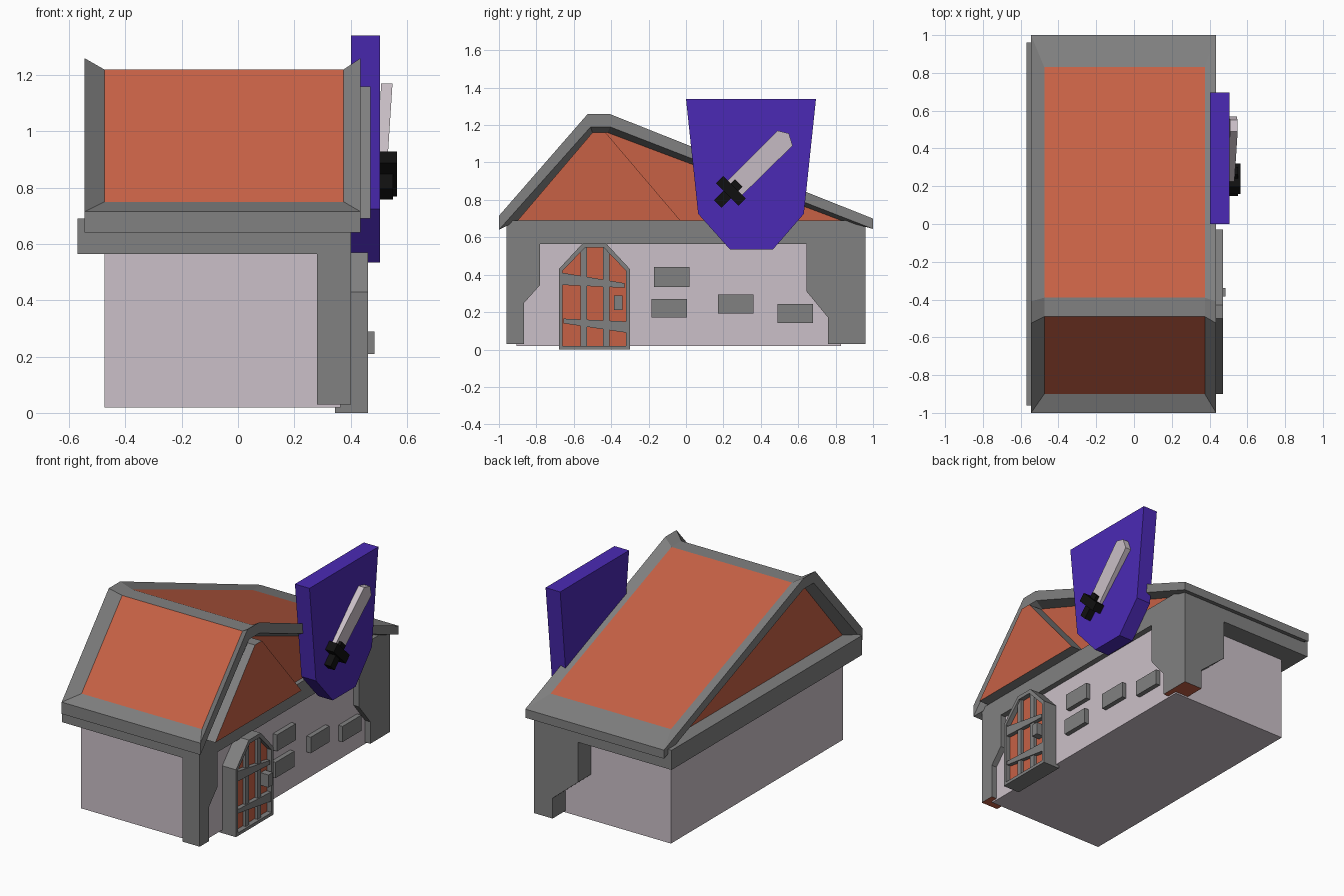
import bpy, bmesh
from mathutils import Vector

if "Cube" in bpy.data.objects:
    bpy.data.objects.remove(bpy.data.objects["Cube"])


def material(name, r, g, b):
    m = bpy.data.materials.new(name)
    m.diffuse_color = (r, g, b, 1)
    m.use_nodes = True
    m.node_tree.nodes["Principled BSDF"].inputs["Base Color"].default_value = m.diffuse_color
    return m


GREY = material("grey", .22, .22, .22)
CLAY = material("clay", .57, .12, .06)
PLASTER = material("plaster", .60, .53, .58)
PURPLE = material("purple", .07, .023, .46)
BLACK = material("black", .005, .005, .005)


def finish(name, bm, mats, second=None):
    """Make the object; faces passing second(face) get the second material."""
    bmesh.ops.recalc_face_normals(bm, faces=bm.faces)
    for f in bm.faces:
        f.normal_update()
        if second and second(f):
            f.material_index = 1
    me = bpy.data.meshes.new(name)
    bm.to_mesh(me)
    bm.free()
    for m in mats:
        me.materials.append(m)
    ob = bpy.data.objects.new(name, me)
    bpy.context.collection.objects.link(ob)
    return ob


def prism(name, pts, a, b, mats, axis="x", second=None):
    """Extrude a profile from a to b: (y, z) along x, or (x, z) along y."""
    bm = bmesh.new()
    at = (lambda p, t: (t, p[0], p[1])) if axis == "x" else (lambda p, t: (p[0], t, p[1]))
    lo = [bm.verts.new(at(p, a)) for p in pts]
    hi = [bm.verts.new(at(p, b)) for p in pts]
    bm.faces.new(lo)
    bm.faces.new(hi)
    n = len(pts)
    for i in range(n):
        j = (i + 1) % n
        bm.faces.new((lo[i], lo[j], hi[j], hi[i]))
    return finish(name, bm, mats, second)


def box(name, x, y, z, mats):
    return prism(name, [(y[0], z[0]), (y[1], z[0]), (y[1], z[1]), (y[0], z[1])], *x, mats)


def slanted(cy, cz, a0, a1, b0, b1):
    """Rectangle turned 45 degrees: a along up-right, b along up-left."""
    s = .7071
    return [(cy + s * (a - b), cz + s * (a + b))
            for a, b in ((a0, b0), (a1, b0), (a1, b1), (a0, b1))]


# Walls and the beam around their top
box("walls", (-.475, .365), (-.905, .83), (.02, .60), [PLASTER])
box("top_beam", (-.57, .402), (-.96, .96), (.565, .69), [GREY])

# Corner posts with stepped brackets, clay-coloured feet
foot = lambda f: f.normal.z < -.9 and f.calc_center_median().z < .1
prism("front_post", [(-.96, .03), (-.865, .03), (-.865, .25), (-.78, .345), (-.78, .565), (-.96, .565)],
      .28, .402, [GREY, CLAY], second=foot)
prism("rear_post", [(.96, .03), (.76, .03), (.76, .17), (.645, .31), (.645, .565), (.96, .565)],
      .27, .402, [GREY, CLAY], second=foot)
prism("rear_bracket", [(.27, .16), (.27, .565), (.09, .565), (.09, .31)], .78, .96, [GREY], "y")


# Roof: raised trim, sunken clay panels, recessed gables
def build_roof():
    bm = bmesh.new()
    rows = {  # profile and the x of its left and right copies
        "top": ([(-1, .715), (-.525, 1.26), (-.41, 1.26), (1, .70)], -.545, .435),
        "panel": ([(-.9, .75), (-.49, 1.22), (-.39, 1.22), (.83, .75)], -.475, .375),
        "under": ([(-1, .64), (-.51, 1.19), (-.405, 1.19), (1, .645)], -.545, .435),
        "gable": ([(-.9, .69), (-.5, 1.16), (-.42, 1.16), (.83, .69)], -.475, .375),
    }
    v = {k: [[bm.verts.new((x, *p)) for p in pts] for x in (a, b)] for k, (pts, a, b) in rows.items()}
    clay = []
    for side in (0, 1):
        for p, q in (("top", "panel"), ("top", "under"), ("under", "gable")):
            P, Q = v[p][side], v[q][side]
            for i in range(3):
                bm.faces.new((P[i], P[i + 1], Q[i + 1], Q[i]))
        clay.append(bm.faces.new(v["gable"][side]))
    L, R = v["panel"]
    for i in range(3):
        f = bm.faces.new((L[i], L[i + 1], R[i + 1], R[i]))
        if i != 1:
            clay.append(f)
    for i in (0, 3):
        for p, q in (("top", "panel"), ("top", "under"), ("under", "gable")):
            bm.faces.new((v[p][0][i], v[p][1][i], v[q][1][i], v[q][0][i]))
    G = v["gable"]
    bm.faces.new((G[0][0], G[1][0], G[1][3], G[0][3]))
    finish("roof", bm, [GREY, CLAY], lambda f: f in clay)


build_roof()
prism("gable_panel", [(-.9, .69), (-.5, 1.16), (-.43, 1.16), (-.03, .69)], .36, .47,
      [GREY, CLAY], second=lambda f: f.normal.x > .9)

# Stones in the side wall
for i, (y, z, w) in enumerate([(-.17, .335, .105), (-.185, .17, .10), (.17, .193, .102), (.49, .142, .10)]):
    box(f"wall_stone_{i + 1}", (.35, .395), (y, y + .19), (z, z + w), [GREY])


# Door: frame with sunken planks, bars, hinges and handle
def build_door():
    bm = bmesh.new()
    outer = [(-.68, 0), (-.68, .43), (-.55, .57), (-.43, .57), (-.30, .43), (-.30, 0)]
    inner = [(-.66, .02), (-.66, .42), (-.54, .545), (-.44, .545), (-.32, .42), (-.32, .02)]
    rings = [[bm.verts.new((x, *p)) for p in pts]
             for pts, x in ((outer, .345), (outer, .462), (inner, .462), (inner, .43))]
    for A, B in zip(rings, rings[1:]):
        for i in range(6):
            j = (i + 1) % 6
            bm.faces.new((A[i], A[j], B[j], B[i]))
    bm.faces.new(rings[0])
    planks = bm.faces.new(rings[3])
    finish("door", bm, [GREY, CLAY], lambda f: f == planks)


build_door()
for i, y in enumerate((-.565, -.445)):
    box(f"door_bar_{i + 1}", (.42, .45), (y, y + .035), (.02, .545), [GREY])
prism("upper_hinge", [(-.66, .41), (-.66, .345), (-.33, .33), (-.33, .355)], .42, .457, [GREY])
prism("lower_hinge", [(-.655, .165), (-.655, .14), (-.32, .09), (-.32, .15)], .42, .457, [GREY])
box("door_handle", (.42, .485), (-.385, -.34), (.21, .29), [GREY])

# Shield sign with a sword
prism("shield", [(0, 1.34), (.695, 1.34), (.63, .725), (.465, .535), (.235, .535), (.065, .725)],
      .402, .505, [PURPLE])
blade = prism("sword_blade", [(.21, .89), (.49, 1.17), (.55, 1.155), (.57, 1.09), (.29, .815)],
              .49, .53, [PLASTER])
for p in blade.data.vertices:  # blade leans outward toward its tip
    p.co.x += (p.co.z - .88) * .065
prism("sword_guard", slanted(.24, .848, -.028, .028, -.085, .085), .49, .565, [BLACK])
prism("sword_grip", slanted(.24, .848, -.10, .06, -.028, .028), .495, .55, [BLACK])
